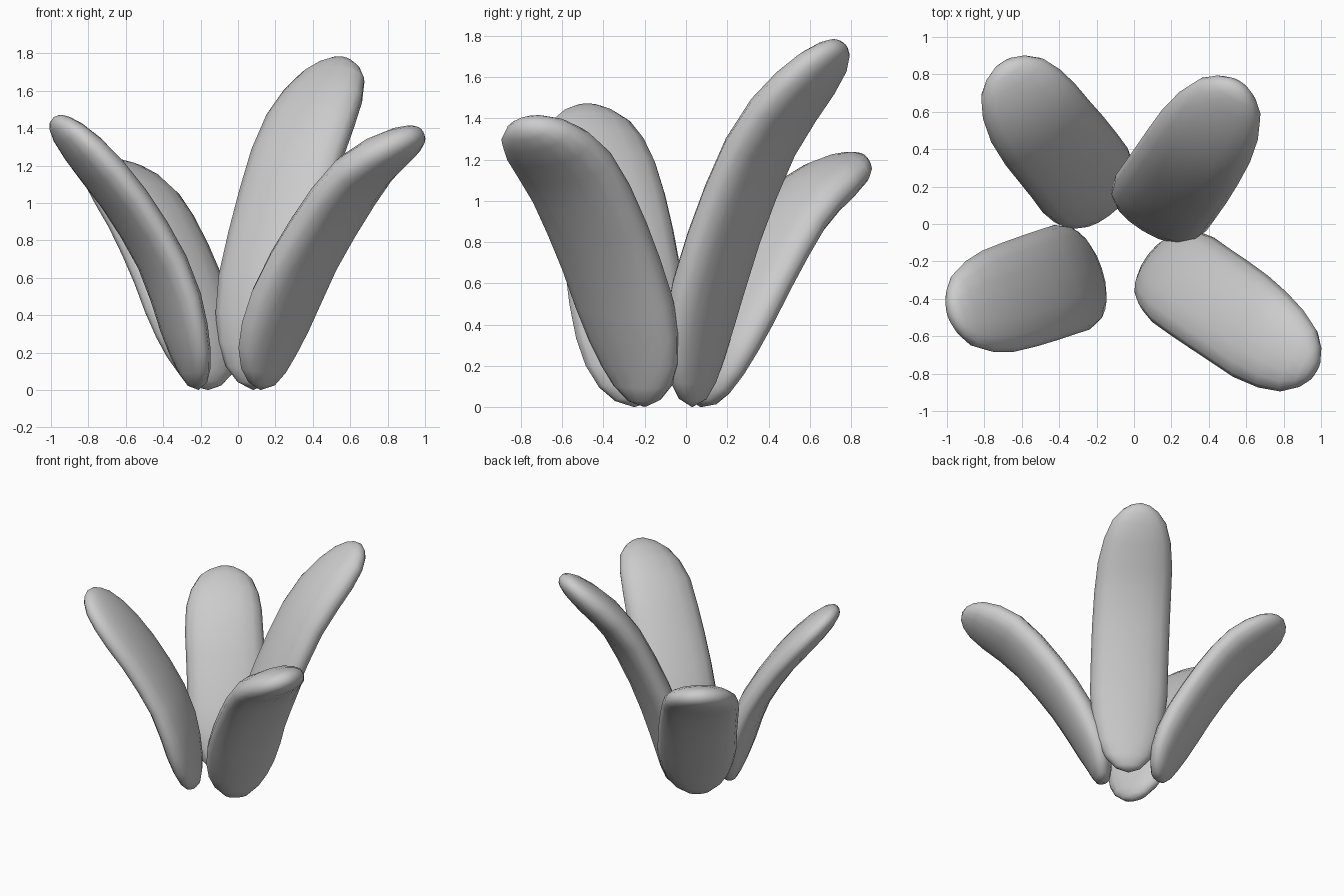
import bpy
import bmesh
from math import cos, sin, tau, copysign
from mathutils import Vector

cube = bpy.data.objects.get("Cube")
if cube:
    bpy.data.objects.remove(cube, do_unlink=True)

SIDES = 16

# One plain grey for every leaf
grey = bpy.data.materials.new("soft_grey")
grey.use_nodes = True
colour = (0.6, 0.6, 0.6, 1)
grey.diffuse_color = colour
grey.node_tree.nodes["Principled BSDF"].inputs["Base Color"].default_value = colour

# Position along the leaf, relative width and relative thickness: pointed foot, tapered tip
PROFILE = [(.02, .33, .45), (.06, .6, .65), (.12, .8, .82), (.2, .93, .95), (.3, 1, 1),
           (.42, 1, 1), (.54, 1, 1), (.66, .99, 1), (.77, .96, 1), (.86, .86, .93),
           (.93, .69, .76), (.97, .46, .56), (.99, .25, .36)]


def along(points, t):
    """Smooth curve through the points, evaluated at t from 0 to 1."""
    padded = [2 * points[0] - points[1], *points, 2 * points[-1] - points[-2]]
    scaled = t * (len(points) - 1)
    i = min(int(scaled), len(points) - 2)
    f = scaled - i
    a, b, c, d = padded[i:i + 4]
    return b + f / 2 * (c - a + f * (2 * a - 5 * b + 4 * c - d + f * (3 * (b - c) + d - a)))


def rounded(value):
    """Slightly squarer than a plain ellipse."""
    return copysign(abs(value) ** 0.93, value)


def even_stations(points, fractions, steps=100):
    """Points and tangents at the given fractions of the curve length."""
    dense = [along(points, k / steps) for k in range(steps + 1)]
    lengths = [0]
    for p, q in zip(dense, dense[1:]):
        lengths.append(lengths[-1] + (q - p).length)
    for f in fractions:
        k = next(j for j, l in enumerate(lengths) if l >= f * lengths[-1])
        k = min(max(k, 1), steps - 1)
        blend = (f * lengths[-1] - lengths[k - 1]) / (lengths[k] - lengths[k - 1])
        yield dense[k - 1].lerp(dense[k], blend), (dense[k + 1] - dense[k - 1]).normalized()


def leaf(name, path, outward, half_width, half_thick, roll=0):
    """Loft a flattened tube along the path; roll lifts one edge towards the tip."""
    points = [Vector(p) for p in path]
    bm = bmesh.new()
    rings = []
    stations = even_stations(points, [row[0] for row in PROFILE])
    for (centre, tangent), (t, wide, thick) in zip(stations, PROFILE):
        across = Vector((-outward[1], outward[0], roll * t))
        side = (across - tangent * across.dot(tangent)).normalized()
        normal = tangent.cross(side)
        rings.append([bm.verts.new(
            centre + side * half_width * wide * rounded(cos(tau * k / SIDES))
            + normal * half_thick * thick * rounded(sin(tau * k / SIDES)))
            for k in range(SIDES)])
    foot, tip = bm.verts.new(points[0]), bm.verts.new(points[-1])
    for k in range(SIDES):
        n = (k + 1) % SIDES
        for lower, upper in zip(rings, rings[1:]):
            bm.faces.new((lower[k], lower[n], upper[n], upper[k]))
        bm.faces.new((foot, rings[0][n], rings[0][k]))
        bm.faces.new((tip, rings[-1][k], rings[-1][n]))
    bmesh.ops.recalc_face_normals(bm, faces=bm.faces)
    for face in bm.faces:
        face.smooth = True
    mesh = bpy.data.meshes.new(name)
    bm.to_mesh(mesh)
    bm.free()
    mesh.materials.append(grey)
    obj = bpy.data.objects.new(name, mesh)
    bpy.context.collection.objects.link(obj)


# Four leaves fanning out from the middle
leaf("back_left_leaf",
     [(.08, .03, 0), (.1, .05, .3), (.15, .12, .62), (.25, .26, 1.03),
      (.36, .43, 1.38), (.56, .75, 1.77)], (.52, .86), .285, .115)
leaf("front_left_leaf",
     [(.12, -.2, 0), (.17, -.23, .25), (.32, -.34, .63), (.54, -.49, 1),
      (.7, -.61, 1.2), (.97, -.79, 1.38)], (.79, -.62), .28, .12, roll=.22)
leaf("front_right_leaf",
     [(-.21, -.25, 0), (-.28, -.27, .3), (-.38, -.3, .63), (-.56, -.36, .95),
      (-.75, -.42, 1.2), (-.985, -.48, 1.46)], (-.95, -.32), .295, .1)
leaf("back_right_leaf",
     [(-.16, .07, 0), (-.21, .16, .27), (-.34, .34, .64), (-.51, .55, .98),
      (-.7, .86, 1.21)], (-.61, .79), .285, .11)
